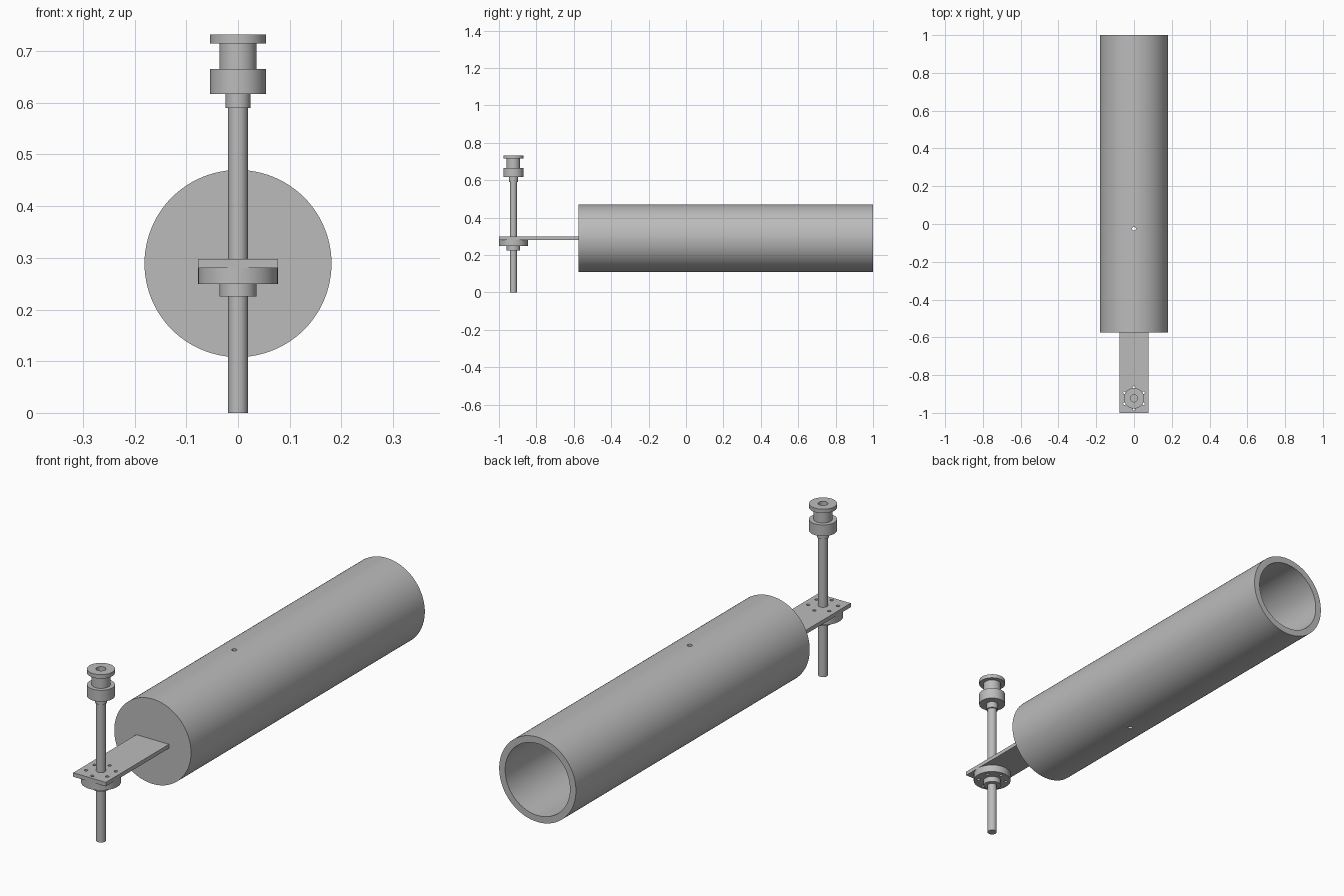
import bpy, bmesh, math
from mathutils import Matrix, Vector

cube = bpy.data.objects.get("Cube")
if cube:
    bpy.data.objects.remove(cube, do_unlink=True)

grey = bpy.data.materials.new("plain grey")
grey.use_nodes = True
grey.diffuse_color = (0.5, 0.5, 0.5, 1)
grey.node_tree.nodes["Principled BSDF"].inputs["Base Color"].default_value = (0.5, 0.5, 0.5, 1)

ROD_Y = -0.923
AXIS_Z = 0.289


def finish(name, bm, matrix=Matrix()):
    """Turn a bmesh into a grey object with smooth sides and sharp edges."""
    bmesh.ops.recalc_face_normals(bm, faces=bm.faces)
    bm.transform(matrix)
    mesh = bpy.data.meshes.new(name)
    bm.to_mesh(mesh)
    bm.free()
    mesh.materials.append(grey)
    obj = bpy.data.objects.new(name, mesh)
    bpy.context.collection.objects.link(obj)
    return obj


def smooth(obj):
    bpy.ops.object.select_all(action='DESELECT')
    obj.select_set(True)
    bpy.context.view_layer.objects.active = obj
    bpy.ops.object.shade_smooth_by_angle(angle=math.radians(30))


def lathe(name, profile, matrix, steps=64):
    """Revolve (radius, height) points around z; profile starts and ends on the axis."""
    bm = bmesh.new()
    verts = [bm.verts.new((r, 0, h)) for r, h in profile]
    edges = [bm.edges.new(pair) for pair in zip(verts, verts[1:])]
    bmesh.ops.spin(bm, geom=verts + edges, cent=(0, 0, 0), axis=(0, 0, 1),
                   angle=math.tau, steps=steps)
    bmesh.ops.remove_doubles(bm, verts=bm.verts, dist=1e-5)
    return finish(name, bm, matrix)


def drill(obj, points, radius, low, high):
    """Cut vertical round holes through an object."""
    bm = bmesh.new()
    for x, y in points:
        bmesh.ops.create_cone(bm, cap_ends=True, segments=20, radius1=radius, radius2=radius,
                              depth=high - low,
                              matrix=Matrix.Translation((x, y, (low + high) / 2)))
    cutter = finish("hole_cutter", bm)
    cutter.hide_render = True
    mod = obj.modifiers.new("holes", 'BOOLEAN')
    mod.object = cutter
    mod.solver = 'EXACT'
    bpy.ops.object.select_all(action='DESELECT')
    obj.select_set(True)
    bpy.context.view_layer.objects.active = obj
    bpy.ops.object.modifier_apply(modifier=mod.name)
    bpy.data.objects.remove(cutter, do_unlink=True)


upright = Matrix.Translation((0, ROD_Y, 0))
# Local height runs along +y for the big cylinder
lengthwise = Matrix.Translation((0, 0, AXIS_Z)) @ Matrix.Rotation(-math.pi / 2, 4, 'X')

# Large cylinder: solid front section and hollow rear barrel
front_section = lathe("front_section", [(0, -0.575), (0.181, -0.575), (0.181, -0.08), (0, -0.08)],
                      lengthwise, 96)
barrel = lathe("barrel", [(0, -0.08), (0.181, -0.08), (0.181, 1), (0.153, 1),
                          (0.153, -0.075), (0, -0.075)], lengthwise, 96)
drill(barrel, [(0, -0.025)], 0.01, 0, 0.6)

# Mounting plate
bm = bmesh.new()
bmesh.ops.create_cube(bm, size=1)
plate = finish("mounting_plate", bm,
               Matrix.Translation((0, -0.785, AXIS_Z)) @ Matrix.Diagonal((0.154, 0.43, 0.017, 1)))

# Flange under the plate, with its hub
flange = lathe("flange", [(0, 0.225), (0.036, 0.225), (0.036, 0.249), (0.077, 0.249),
                          (0.077, 0.2805), (0, 0.2805)], upright)

# Ring of six bolt holes through plate and flange
bolts = [(0.058 * math.cos(a), ROD_Y + 0.058 * math.sin(a))
         for a in (math.radians(30 + 60 * i) for i in range(6))]
for part in (plate, flange):
    drill(part, bolts, 0.007, 0.2, 0.35)

# Vertical rod
rod = lathe("rod", [(0, 0), (0.019, 0), (0.019, 0.6), (0, 0.6)], upright, 48)

# Stepped spool on top of the rod, bored from above
spool = lathe("spool", [(0, 0.59), (0.024, 0.59), (0.024, 0.617), (0.054, 0.617),
                        (0.054, 0.665), (0.036, 0.665), (0.036, 0.715), (0.054, 0.715),
                        (0.054, 0.732), (0.019, 0.732), (0.019, 0.64), (0, 0.64)], upright)

for part in (front_section, barrel, plate, flange, rod, spool):
    smooth(part)
